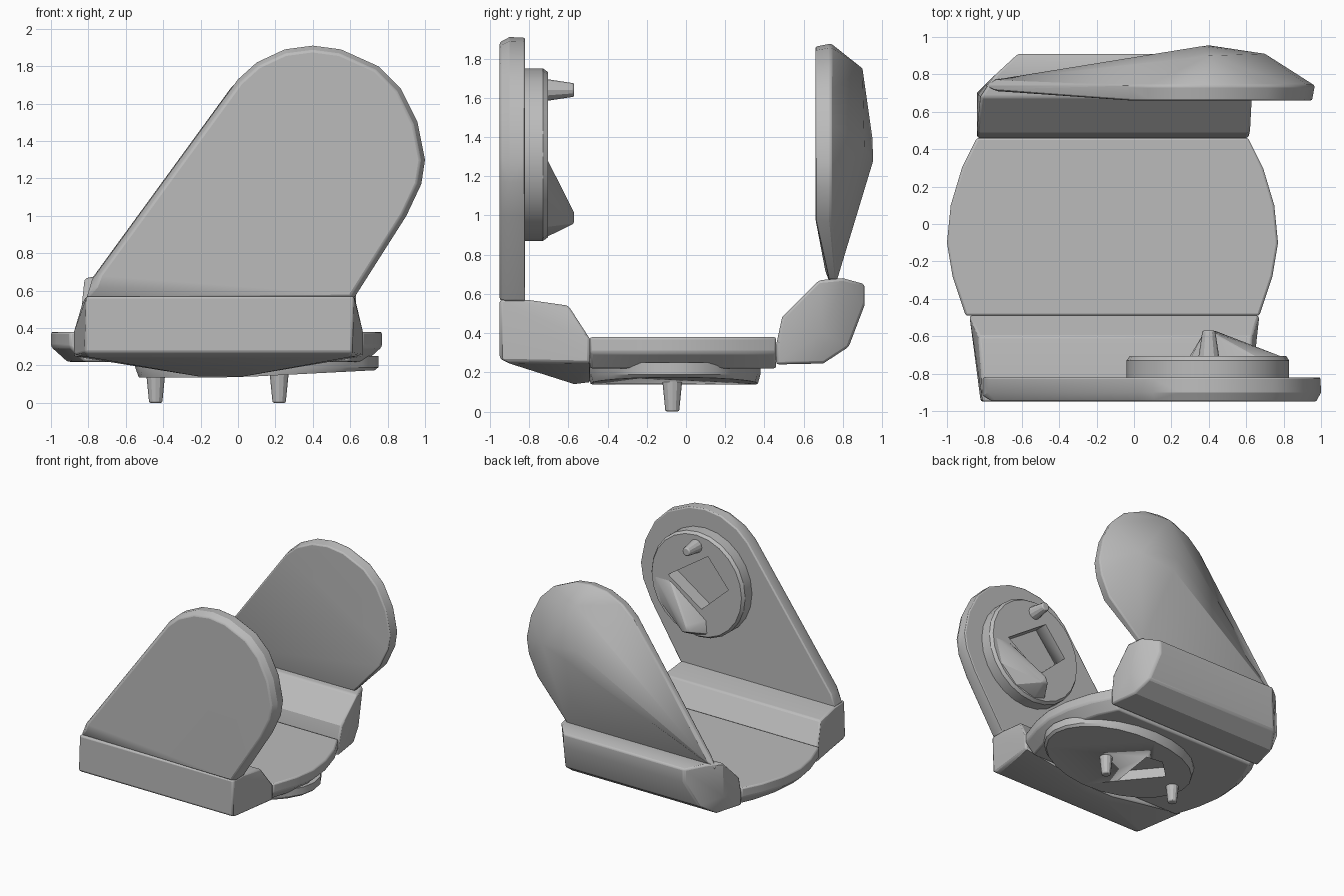
import bpy, bmesh, math
from mathutils import Vector, Matrix

cube = bpy.data.objects.get("Cube")
if cube:
    bpy.data.objects.remove(cube, do_unlink=True)

grey = bpy.data.materials.new("plain grey")
grey.use_nodes = True
tone = (0.5, 0.5, 0.5, 1)
grey.diffuse_color = tone
grey.node_tree.nodes["Principled BSDF"].inputs["Base Color"].default_value = tone


def finish(name, bm, bevel=0.0):
    mesh = bpy.data.meshes.new(name)
    bmesh.ops.recalc_face_normals(bm, faces=bm.faces)
    bm.to_mesh(mesh)
    bm.free()
    mesh.materials.append(grey)
    ob = bpy.data.objects.new(name, mesh)
    bpy.context.collection.objects.link(ob)
    bpy.ops.object.select_all(action='DESELECT')
    ob.select_set(True)
    bpy.context.view_layer.objects.active = ob
    bpy.ops.object.shade_smooth_by_angle(angle=math.radians(28))
    if bevel:
        mod = ob.modifiers.new("soft edges", 'BEVEL')
        mod.width, mod.segments = bevel, 2
        mod.limit_method, mod.angle_limit = 'ANGLE', math.radians(35)
    return ob


def hull(name, points, bevel=0.0):
    """Solid wrapped around a handful of corner points."""
    bm = bmesh.new()
    for p in points:
        bm.verts.new(p)
    bmesh.ops.convex_hull(bm, input=bm.verts)
    bmesh.ops.delete(bm, geom=[v for v in bm.verts if not v.link_faces], context='VERTS')
    bmesh.ops.dissolve_limit(bm, angle_limit=math.radians(2), verts=bm.verts, edges=bm.edges)
    return finish(name, bm, bevel)


def pin(name, start, end, r1, r2):
    start, end = Vector(start), Vector(end)
    axis = end - start
    bm = bmesh.new()
    place = Matrix.Translation((start + end) / 2) @ axis.to_track_quat('Z', 'Y').to_matrix().to_4x4()
    bmesh.ops.create_cone(bm, cap_ends=True, segments=12, radius1=r1, radius2=r2,
                          depth=axis.length, matrix=place)
    return finish(name, bm, 0.008)


def cut(ob, cutter):
    """Cut a recess, bake the result and discard the cutter."""
    mod = ob.modifiers.new("recess", 'BOOLEAN')
    mod.operation, mod.object, mod.solver = 'DIFFERENCE', cutter, 'EXACT'
    dg = bpy.context.evaluated_depsgraph_get()
    mesh = bpy.data.meshes.new_from_object(ob.evaluated_get(dg))
    ob.modifiers.clear()
    ob.data = mesh
    bpy.data.objects.remove(cutter, do_unlink=True)


def ring(outline, y, scale, low=0.0):
    cx, cz = 0.35, 1.25
    return [(cx + (x - cx) * scale, y, max(low, cz + (z - cz) * scale)) for x, z in outline]


def ellipse(cx, cy, rx, ry, n=24):
    return [(cx + rx * math.cos(t * math.tau / n), cy + ry * math.sin(t * math.tau / n))
            for t in range(n)]


# Upright leaning plates share a round-topped outline
round_top = [(-0.78, 0.66), (0, 1.73), (0.1, 1.82), (0.25, 1.89), (0.4, 1.91), (0.55, 1.89),
             (0.75, 1.8), (0.87, 1.68), (0.96, 1.5), (1.0, 1.3), (0.98, 1.17), (0.9, 1.0)]
foot = [(-0.81, 0.56), (0.62, 0.56)]
hull("front_plate",
     ring(round_top, -0.95, 0.96) + ring(round_top, -0.9, 1) + ring(round_top, -0.82, 0.995)
     + [(-0.76, -0.95, 0.62), (0.6, -0.95, 0.57)]
     + [(x, y, z) for x, z in foot for y in (-0.92, -0.82)], 0.01)

back_outline = [(x - 0.03, z - 0.03) for x, z in round_top]
hull("back_plate",
     ring(back_outline, 0.74, 0.995) + ring(back_outline[1:], 0.66, 0.97, 0.9)
     + [(-0.74, 0.71, 0.72), (-0.75, 0.77, 0.68), (-0.7, 0.73, 0.67),
        (0.57, 0.73, 0.67), (0.57, 0.77, 0.67)]
     + [(0.4, 0.955, 1.28), (0.36, 0.95, 1.4), (0.4, 0.9, 1.75), (0.7, 0.91, 1.35)], 0.01)

# Rails that carry the plates
hull("front_rail", [
    (-0.81, -0.95, 0.57), (0.62, -0.95, 0.57), (-0.81, -0.81, 0.57), (0.62, -0.81, 0.57),
    (-0.83, -0.6, 0.54), (0.63, -0.6, 0.54), (-0.88, -0.49, 0.37), (0.67, -0.49, 0.37),
    (-0.88, -0.49, 0.25), (0.67, -0.49, 0.25), (-0.82, -0.95, 0.27), (0.61, -0.95, 0.27),
    (-0.8, -0.9, 0.245), (0.6, -0.9, 0.245), (-0.2, -0.57, 0.14), (0.02, -0.57, 0.14),
    (-0.2, -0.49, 0.15), (0.02, -0.49, 0.15)], 0.018)
hull("back_rail", [
    (-0.84, 0.46, 0.24), (0.61, 0.46, 0.24), (-0.84, 0.46, 0.34), (0.61, 0.46, 0.34),
    (-0.84, 0.49, 0.48), (0.62, 0.49, 0.48), (-0.82, 0.68, 0.67), (0.63, 0.68, 0.67),
    (-0.74, 0.8, 0.68), (0.6, 0.8, 0.68), (-0.62, 0.91, 0.65), (0.5, 0.91, 0.65),
    (-0.62, 0.91, 0.54), (0.5, 0.91, 0.54), (-0.7, 0.83, 0.33), (0.54, 0.83, 0.33),
    (-0.84, 0.7, 0.4), (0.63, 0.7, 0.4), (-0.78, 0.7, 0.245), (0.58, 0.7, 0.245)], 0.018)

# Seat plate with two bowed sides
side = [(0.61, 0.46), (0.69, 0.3), (0.75, 0.1), (0.77, -0.1), (0.74, -0.28), (0.67, -0.49)]
bow = side + [(-0.23 - x, y) for x, y in side]
hull("base_plate",
     [(x, y, 0.38) for x, y in bow] + [(x, y, 0.3) for x, y in bow]
     + [(-0.115 + (x + 0.115) * 0.9, y, 0.22) for x, y in bow], 0.012)

# Oval mount under the base, with a recess and two pins
under = ellipse(0.1, -0.06, 0.65, 0.44)
under_disc = hull("under_disc",
                  [(x, y, 0.25) for x, y in under]
                  + [(x, y, 0.19) for x, y in under]
                  + [(0.1 + (x - 0.1) * 0.97, -0.06 + (y + 0.06) * 0.97,
                      0.137 + max(0, x) * 0.05) for x, y in under])
notch = [(-0.06, -0.27), (0.0, 0.15), (-0.14, 0.17), (-0.3, 0.02)]
cut(under_disc, hull("under_cutter", [(x, y, z) for x, y in notch for z in (0.05, 0.4)]))
for label, x in (("left", 0.22), ("right", -0.44)):
    pin("under_pin_" + label, (x, -0.07, 0.17), (x, -0.07, 0), 0.052, 0.035)

# Round mount on the inside of the front plate
disc = ellipse(0.395, 1.31, 0.435, 0.44)
inner_disc = hull("inner_disc",
                  [(x, y, z) for x, z in disc for y in (-0.83, -0.73)]
                  + [(0.395 + (x - 0.395) * 0.96, -0.705, 1.31 + (z - 1.31) * 0.96)
                     for x, z in disc])
window = [(0.66, 1.33), (0.29, 1.58), (0.1, 1.35), (0.35, 1.12)]
cut(inner_disc, hull("inner_cutter", [(x, y, z) for x, z in window for y in (-0.9, -0.6)]))
pin("inner_pin", (0.4, -0.74, 1.64), (0.4, -0.57, 1.64), 0.06, 0.034)

# Wedge rising from the lower part of the round mount
wedge_foot = [(0.82, 1.31), (0.66, 1.31), (0.3, 1.04), (0.29, 0.92), (0.4, 0.885),
              (0.6, 0.94), (0.76, 1.09)]
hull("inner_wedge", [(x, -0.72, z) for x, z in wedge_foot]
     + [(0.43, -0.57, 0.96), (0.38, -0.57, 0.97), (0.4, -0.57, 1.02)], 0.01)
